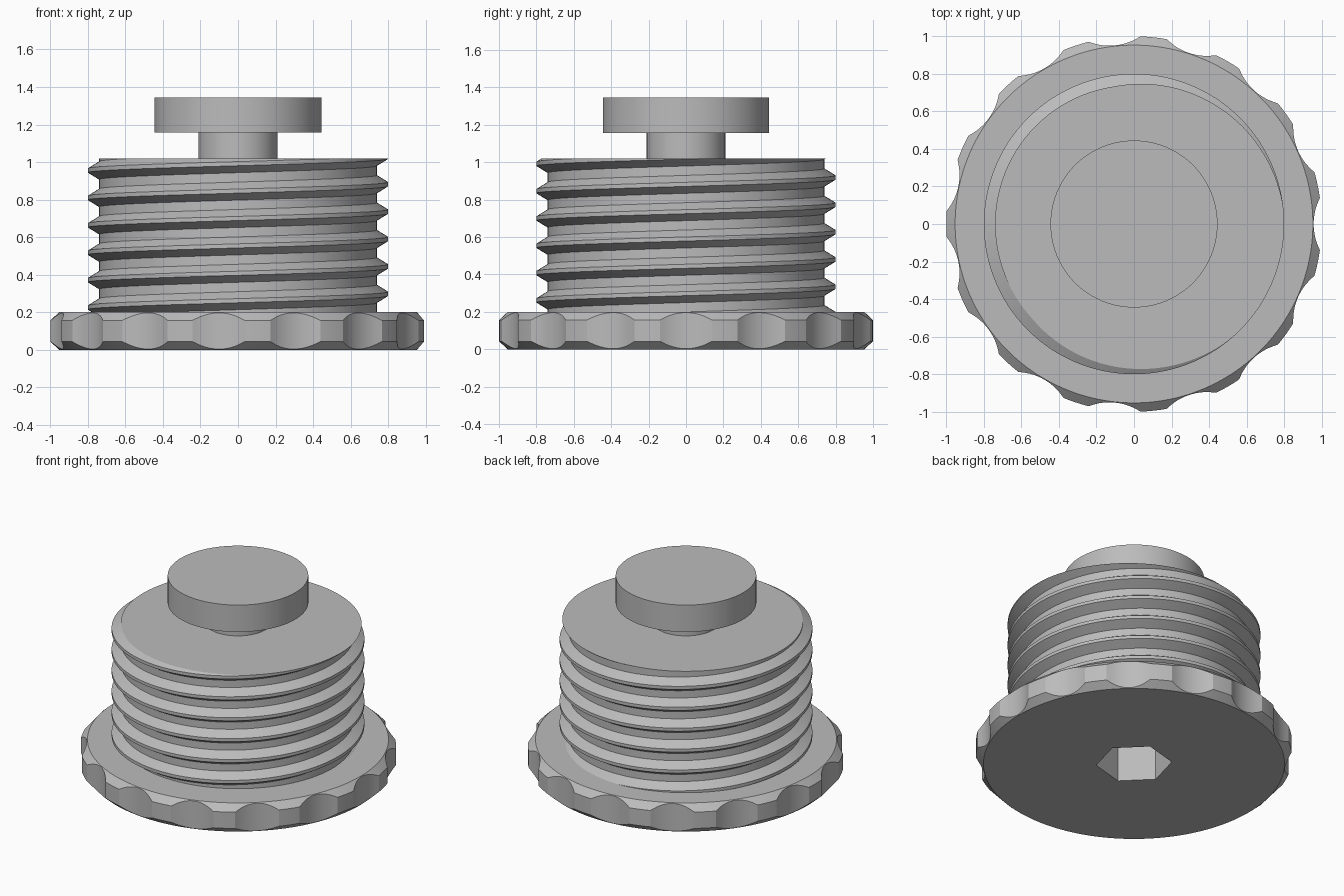
import bpy
import bmesh
import math

cube = bpy.data.objects.get("Cube")
if cube:
    bpy.data.objects.remove(cube, do_unlink=True)

STEPS = 360          # one column per degree

grey = bpy.data.materials.new("plain_grey")
grey.use_nodes = True
GREY = (0.5, 0.5, 0.5, 1)
grey.diffuse_color = GREY
grey.node_tree.nodes["Principled BSDF"].inputs["Base Color"].default_value = GREY


def sweep(name, column):
    """Sweep a profile round z; column(degrees) gives its (radius, z) points."""
    bm = bmesh.new()
    cols = []
    for deg in range(STEPS + 1):
        a = math.radians(deg)
        cols.append([bm.verts.new((r * math.cos(a), r * math.sin(a), z))
                     for r, z in column(deg)])
    for c, d in zip(cols, cols[1:]):
        for i in range(len(c) - 1):
            bm.faces.new((c[i], d[i], d[i + 1], c[i + 1]))
    bmesh.ops.remove_doubles(bm, verts=bm.verts, dist=0.00001)
    mesh = bpy.data.meshes.new(name)
    bm.to_mesh(mesh)
    bm.free()
    mesh.materials.append(grey)
    obj = bpy.data.objects.new(name, mesh)
    bpy.context.collection.objects.link(obj)
    bpy.ops.object.select_all(action='DESELECT')
    obj.select_set(True)
    bpy.context.view_layer.objects.active = obj
    bpy.ops.object.shade_smooth_by_angle(angle=math.radians(20))
    return obj


# Scalloped grip flange with chamfered rims and a hex socket underneath
HEIGHT, CHAMFER, RIM = 0.2, 0.043, 0.953
SCALLOPS, CUT = 15, 0.3
HEX_RADIUS, HEX_TURN, HEX_DEPTH = 0.24, 15, 0.5


def flange_column(deg):
    pitch = 360 / SCALLOPS
    off = math.radians((deg + pitch / 2) % pitch - pitch / 2)
    d = RIM + 0.004 + CUT
    root = CUT ** 2 - (d * math.sin(off)) ** 2
    edge = min(1, d * math.cos(off) - math.sqrt(root)) if root > 0 else 1
    low = CHAMFER * (edge - RIM) / (1 - RIM)
    side = math.radians((deg - HEX_TURN) % 60 - 30)
    hexa = HEX_RADIUS * math.cos(math.pi / 6) / math.cos(side)
    return [(0, HEX_DEPTH), (hexa, HEX_DEPTH), (hexa, 0), (RIM, 0),
            (edge, low), (edge, HEIGHT - low), (RIM, HEIGHT), (0.6, HEIGHT)]


sweep("grip_flange", flange_column)

# Single-start right-handed thread, trimmed flat at both ends
PITCH, CREST, ROOT = 0.146, 0.8, 0.74
FLAT, FOOT = 0.011, 0.048      # half widths of the crest and of the ridge base
BOTTOM, TOP, START = 0.19, 1.02, 1.028


def thread_radius(deg, z):
    shift = z - START - PITCH * deg / 360
    dist = abs((shift + PITCH / 2) % PITCH - PITCH / 2)
    t = min(1, max(0, (dist - FLAT) / (FOOT - FLAT)))
    return CREST + (ROOT - CREST) * t


def thread_column(deg):
    points = []
    for turn in range(-9, 3):
        for offset in (-FOOT, -FLAT, FLAT, FOOT):
            z = START + PITCH * (turn + deg / 360) + offset
            z = min(TOP, max(BOTTOM, z))
            points.append((thread_radius(deg, z), z))
    return points + [(0, TOP)]


sweep("threaded_body", thread_column)


# Stem and round end button
def cylinder(name, radius, low, high):
    sweep(name, lambda deg: [(0, low), (radius, low), (radius, high), (0, high)])


cylinder("stem", 0.21, 1.0, 1.17)
cylinder("end_button", 0.445, 1.157, 1.345)
